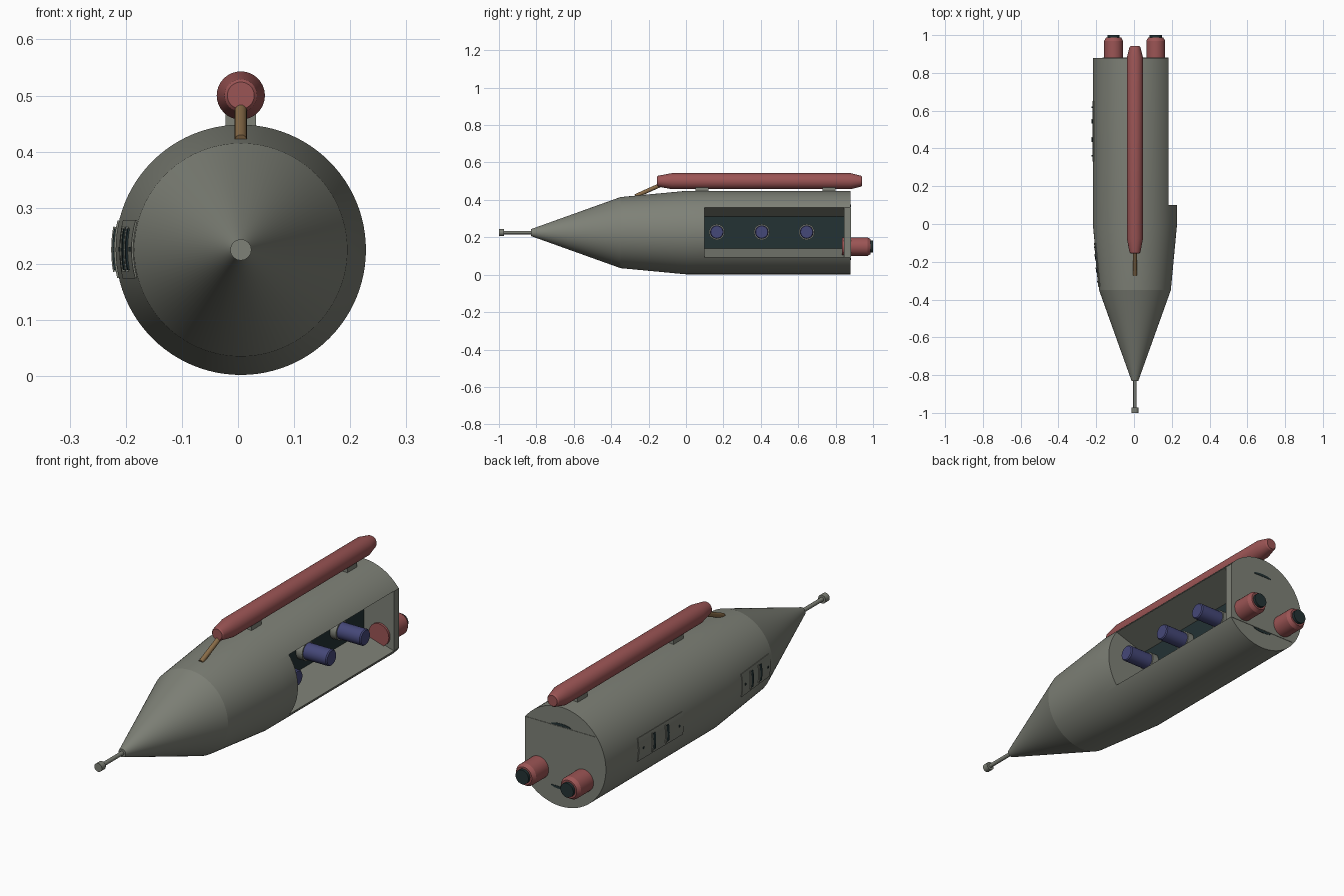
import bpy, bmesh, math
from mathutils import Vector

if "Cube" in bpy.data.objects:
    bpy.data.objects.remove(bpy.data.objects["Cube"])


def material(name, rgb):
    m = bpy.data.materials.new(name)
    m.use_nodes = True
    m.diffuse_color = (*rgb, 1)
    m.node_tree.nodes["Principled BSDF"].inputs["Base Color"].default_value = (*rgb, 1)
    return m


GREY = material("hull grey", (0.21, 0.22, 0.185))
RED = material("faded red", (0.33, 0.09, 0.09))
BLUE = material("dark blue", (0.06, 0.065, 0.19))
BROWN = material("pipe brown", (0.25, 0.15, 0.065))
DARK = material("dark teal", (0.017, 0.032, 0.034))

CX, CZ = 0.005, 0.225          # hull axis
HULL = [(-0.83, 0.018), (-0.35, 0.19), (0, 0.223), (0.88, 0.223)]


def finish(name, bm, mat, smooth=True):
    bmesh.ops.recalc_face_normals(bm, faces=bm.faces)
    me = bpy.data.meshes.new(name)
    bm.to_mesh(me)
    bm.free()
    me.materials.append(mat)
    ob = bpy.data.objects.new(name, me)
    bpy.context.collection.objects.link(ob)
    if smooth:
        shade(ob)
    return ob


def shade(ob, angle=20):
    bpy.ops.object.select_all(action="DESELECT")
    ob.select_set(True)
    bpy.context.view_layer.objects.active = ob
    bpy.ops.object.shade_smooth_by_angle(angle=math.radians(angle))


def lathe(name, profile, start, mat, axis=(0, 1, 0), sides=32, angle=20):
    """Capped solid of (distance, radius) rings along an axis."""
    bm = bmesh.new()
    rot = Vector(axis).to_track_quat("Z", "Y")
    rings = []
    for d, r in profile:
        rings.append([bm.verts.new(Vector(start) + rot @ Vector(
            (r * math.cos(i * math.tau / sides), r * math.sin(i * math.tau / sides), d)))
            for i in range(sides)])
    for a, b in zip(rings, rings[1:]):
        for i in range(sides):
            j = (i + 1) % sides
            bm.faces.new((a[i], a[j], b[j], b[i]))
    bm.faces.new(rings[0])
    bm.faces.new(rings[-1])
    ob = finish(name, bm, mat, False)
    shade(ob, angle)
    return ob


def prism(name, outline, y0, y1, mat):
    """Extrude an (x, z) outline along y."""
    bm = bmesh.new()
    face = bm.faces.new([bm.verts.new((x, y0, z)) for x, z in outline])
    out = bmesh.ops.extrude_face_region(bm, geom=[face])["geom"]
    bmesh.ops.translate(bm, vec=(0, y1 - y0, 0),
                        verts=[v for v in out if isinstance(v, bmesh.types.BMVert)])
    return finish(name, bm, mat, False)


def box(name, x0, x1, y0, y1, z0, z1, mat):
    return prism(name, [(x0, z0), (x1, z0), (x1, z1), (x0, z1)], y0, y1, mat)


def hull_radius(y):
    for (a, r), (b, s) in zip(HULL, HULL[1:]):
        if y <= b:
            return r + (s - r) * (y - a) / (b - a)
    return HULL[-1][1]


def hull_plate(name, y0, y1, z0, z1, lift, mat, steps=8):
    """Thin plate that follows the curved -x side of the hull."""
    bm = bmesh.new()
    rows = []
    for i in range(steps + 1):
        z = z0 + (z1 - z0) * i / steps
        row = []
        for y, off in ((y0, -0.004), (y1, -0.004), (y1, lift), (y0, lift)):
            r = hull_radius(y)
            a = math.asin((z - CZ) / r)
            row.append(bm.verts.new((CX - (r + off) * math.cos(a), y,
                                     CZ + (r + off) * math.sin(a))))
        rows.append(row)
    for a, b in zip(rows, rows[1:]):
        for k in range(4):
            bm.faces.new((a[k], a[(k + 1) % 4], b[(k + 1) % 4], b[k]))
    bm.faces.new(rows[0])
    bm.faces.new(rows[-1])
    return finish(name, bm, mat)


# Hull with the open side bay cut out of it
hull = lathe("hull", HULL, (CX, 0, CZ), GREY, sides=96, angle=8)
bay = [(0.03, 0.14), (0.183, 0.092), (0.4, 0.092), (0.4, 0.36), (0.183, 0.36), (0.03, 0.31)]
cutters = [prism("bay_cutter", bay, 0.1, 0.845, GREY),
           box("flat_side_cutter", 0.183, 0.4, 0.1, 0.95, 0.092, 0.36, GREY)]
for cutter in cutters:
    cutter.hide_render = True
    mod = hull.modifiers.new("cut", "BOOLEAN")
    mod.operation = "DIFFERENCE"
    mod.solver = "EXACT"
    mod.object = cutter
    bpy.context.view_layer.objects.active = hull
    bpy.ops.object.modifier_apply(modifier=mod.name)
    bpy.data.objects.remove(cutter)
shade(hull, 8)

# Bay back wall and the blue canisters on it
box("bay_back_wall", 0.026, 0.034, 0.1, 0.845, 0.14, 0.31, DARK)
for i in range(3):
    at = (0.03, 0.165 + 0.24 * i, 0.228)
    lathe(f"canister_collar_{i + 1}", [(0, 0.042), (0.035, 0.042)], at, GREY, (1, 0, 0))
    lathe(f"canister_{i + 1}", [(0.03, 0.036), (0.147, 0.036), (0.152, 0.032)],
          at, BLUE, (1, 0, 0))

# Stern plate with narrow dark vents above and below it
box("stern_plate", -0.167, 0.183, 0.875, 0.882, 0.092, 0.36, GREY)
for name, z, up in (("upper_vent", 0.362, 1), ("lower_vent", 0.09, -1)):
    arc = [(CX + 0.05 * math.cos(math.pi * k / 10),
            z + up * 0.012 * math.sin(math.pi * k / 10)) for k in range(11)]
    prism(name, arc, 0.876, 0.8815, DARK)

# Engines
for side, x in (("right", -0.108), ("left", 0.115)):
    lathe(f"{side}_engine", [(0.835, 0.05), (0.97, 0.05), (0.987, 0.04)], (x, 0, 0.15), RED)
    lathe(f"{side}_nozzle", [(0.97, 0.032), (1.0, 0.032)], (x, 0, 0.15), DARK)

# Nose probe
lathe("probe_rod", [(-0.985, 0.009), (-0.82, 0.009)], (CX, 0, CZ), GREY, sides=16)
lathe("probe_tip", [(-1.0, 0.019), (-0.972, 0.019)], (CX, 0, CZ), GREY, sides=16, angle=30)

# Dorsal tank, its feed pipe and brackets
lathe("dorsal_tank", [(-0.155, 0.024), (-0.15, 0.029), (-0.075, 0.043), (0.88, 0.043),
                      (0.935, 0.029), (0.942, 0.024)], (CX, 0, 0.5), RED)
start, end = Vector((CX, -0.27, 0.42)), Vector((CX, -0.12, 0.487))
lathe("feed_pipe", [(0, 0.011), ((end - start).length, 0.011)], start, BROWN,
      end - start, 16, 30)
for name, y in (("front_bracket", 0.05), ("rear_bracket", 0.73)):
    box(name, CX - 0.027, CX + 0.027, y, y + 0.07, 0.435, 0.475, GREY)

# Side hatches with two framed slot windows each
for name, y0, y1 in (("front_hatch", -0.33, -0.1), ("rear_hatch", 0.33, 0.65)):
    hull_plate(name, y0, y1, 0.175, 0.277, 0.003, GREY)
    length = y1 - y0
    for k, t in enumerate((0.36, 0.66)):
        y = y0 + t * length
        hull_plate(f"{name}_slot_{k + 1}", y - 0.01, y + 0.01, 0.19, 0.262, 0.006, DARK)
        hull_plate(f"{name}_slot_rim_{k + 1}", y + 0.01, y + 0.016, 0.187, 0.265, 0.008, GREY)
    for k, t in enumerate((0.1, 0.9)):
        y = y0 + t * length
        hull_plate(f"{name}_latch_{k + 1}", y - 0.004, y + 0.004, 0.222, 0.23, 0.006, DARK, 2)
